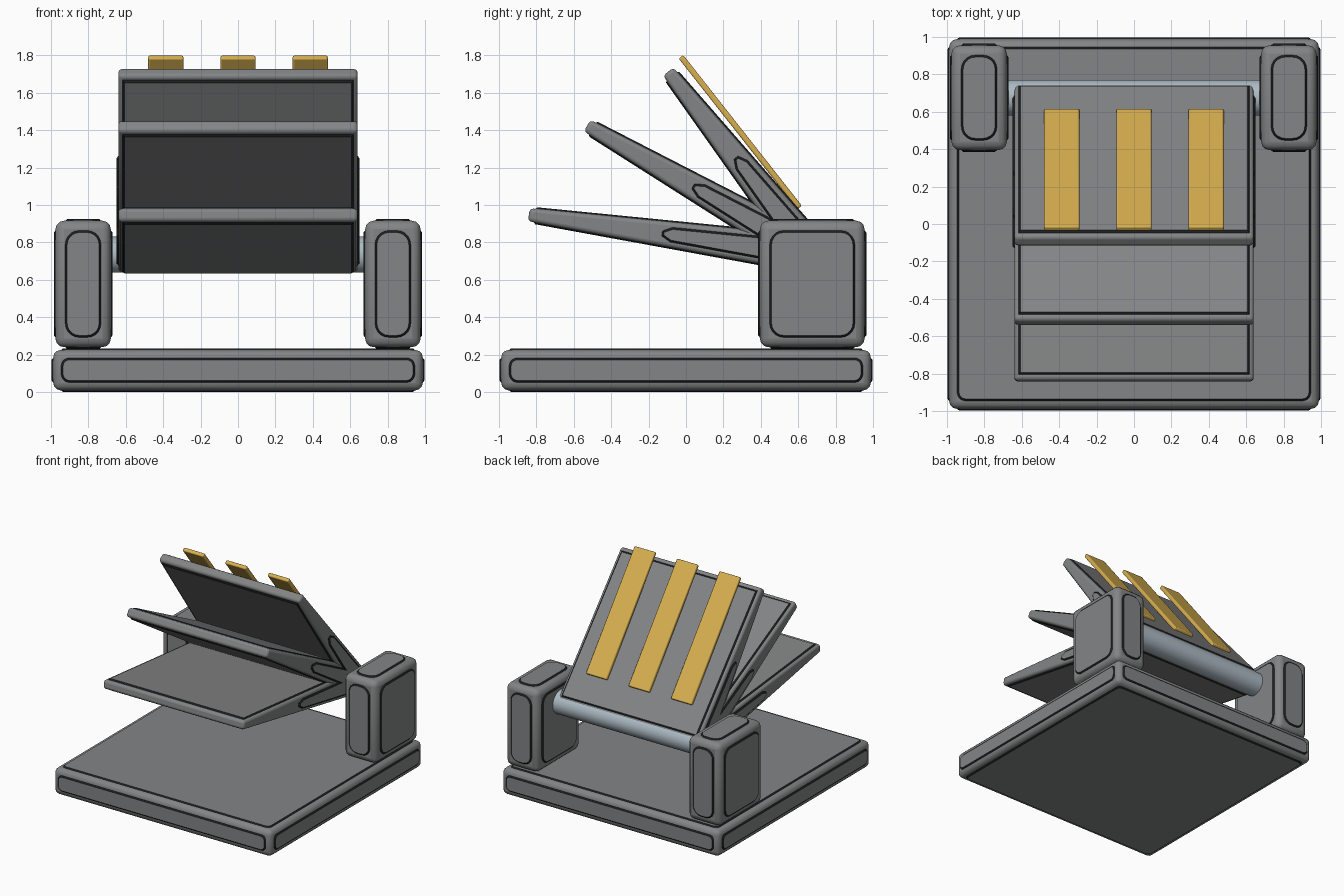
import bpy, bmesh, math
from mathutils import Vector

if "Cube" in bpy.data.objects:
    bpy.data.objects.remove(bpy.data.objects["Cube"])


def material(name, rgb):
    m = bpy.data.materials.new(name)
    m.diffuse_color = (*rgb, 1)
    m.use_nodes = True
    m.node_tree.nodes["Principled BSDF"].inputs["Base Color"].default_value = m.diffuse_color
    return m


GREY = material("mid_grey", (0.228, 0.232, 0.236))
RIM = material("dark_rim", (0.012, 0.013, 0.014))
STEEL = material("pale_steel", (0.42, 0.50, 0.56))
GOLD = material("gold", (0.68, 0.43, 0.08))


def make_object(name, bm, mats, bevel=0, smooth=True):
    mesh = bpy.data.meshes.new(name)
    bm.to_mesh(mesh)
    bm.free()
    ob = bpy.data.objects.new(name, mesh)
    bpy.context.collection.objects.link(ob)
    for m in mats:
        mesh.materials.append(m)
    if bevel:
        mod = ob.modifiers.new("round_edges", "BEVEL")
        mod.width, mod.segments = bevel, 3
        mod.limit_method = "ANGLE"
    if smooth:
        bpy.ops.object.select_all(action="DESELECT")
        ob.select_set(True)
        bpy.context.view_layer.objects.active = ob
        bpy.ops.object.shade_smooth_by_angle(angle=math.radians(35))
    return ob


def solid(name, bottom, top, mat, bevel):
    """Closed solid between two matching four-point loops."""
    bm = bmesh.new()
    a = [bm.verts.new(p) for p in bottom]
    b = [bm.verts.new(p) for p in top]
    bm.faces.new(a)
    bm.faces.new(b)
    for i in range(4):
        j = (i + 1) % 4
        bm.faces.new((a[i], a[j], b[j], b[i]))
    bmesh.ops.recalc_face_normals(bm, faces=bm.faces)
    return make_object(name, bm, [mat], bevel)


def panel(name, points, outward):
    """Thin raised plate with a dark sloping rim."""
    bm = bmesh.new()
    face = bm.faces.new([bm.verts.new(p) for p in points])
    face.normal_update()
    if face.normal.dot(outward) < 0:
        face.normal_flip()
    ring = bmesh.ops.inset_region(bm, faces=[face], thickness=0.011, depth=0,
                                  use_boundary=True, use_even_offset=True)
    for f in ring["faces"]:
        f.material_index = 1
    face.material_index = 0
    for v in face.verts:
        v.co += outward.normalized() * 0.009
    make_object(name, bm, [GREY, RIM], smooth=False)


def rounded_rect(hu, hv, r, steps=5):
    pts = []
    for k, (su, sv) in enumerate(((1, 1), (-1, 1), (-1, -1), (1, -1))):
        for i in range(steps + 1):
            a = math.pi / 2 * (k + i / steps)
            pts.append((su * (hu - r) + r * math.cos(a), sv * (hv - r) + r * math.sin(a)))
    return pts


def panelled_box(name, centre, half, bevel, margin, radius):
    c = Vector(centre)
    loop = ((-1, -1), (1, -1), (1, 1), (-1, 1))
    low, high = ([c + Vector((x * half[0], y * half[1], s * half[2])) for x, y in loop]
                 for s in (-1, 1))
    solid(name, low, high, GREY, bevel)
    # one raised plate on each of the six sides
    for axis in range(3):
        u, v = (axis + 1) % 3, (axis + 2) % 3
        hu, hv = half[u] - margin, half[v] - margin
        r = min(radius, 0.9 * hu, 0.9 * hv)
        for side in (-1, 1):
            pts = []
            for pu, pv in rounded_rect(hu, hv, r):
                p = c.copy()
                p[axis] += side * half[axis]
                p[u] += pu
                p[v] += pv
                pts.append(p)
            n = Vector((0, 0, 0))
            n[axis] = side
            panel(name + "_panel", pts, n)


# base slab and the two hinge posts
panelled_box("base", (0, 0, 0.117), (0.988, 0.988, 0.108), 0.04, 0.042, 0.045)
for side, label in ((-1, "left"), (1, "right")):
    panelled_box(label + "_post", (side * 0.828, 0.675, 0.578),
                 (0.148, 0.28, 0.338), 0.045, 0.052, 0.075)

# hinge rod between the posts
HINGE = Vector((0, 0.675, 0.735))
bm = bmesh.new()
bmesh.ops.create_cone(bm, cap_ends=True, segments=40, radius1=0.096, radius2=0.096, depth=1.4)
for v in bm.verts:
    v.co = HINGE + Vector((v.co.z, v.co.x, v.co.y))
bmesh.ops.recalc_face_normals(bm, faces=bm.faces)
make_object("hinge_rod", bm, [STEEL])


def flap_frame(degrees):
    """Point on a flap: across, along from the hinge, and out of its plane."""
    a = math.radians(degrees)
    along = Vector((0, -math.cos(a), math.sin(a)))
    out = Vector((0, math.sin(a), math.cos(a)))
    return (lambda x, s, t: HINGE + Vector((x, 0, 0)) + along * s + out * t), out


# three tapered flaps fanned about the rod
W, ROOT, TIP = 0.64, 0.098, 0.035
for label, degrees, length in (("lower", 8, 1.53), ("middle", 29.8, 1.387), ("upper", 51.8, 1.245)):
    P, out = flap_frame(degrees)

    def thick(s):
        return ROOT + (TIP - ROOT) * s / length

    loops = [[P(x, s, t * thick(s)) for s, t in ((0, -1), (length, -1), (length, 1), (0, 1))]
             for x in (-W, W)]
    solid(label + "_flap", loops[0], loops[1], GREY, 0.02)
    # broad plates on both faces
    for t in (-1, 1):
        pts = [P(x, s, t * thick(s)) for x, s in
               ((-0.618, 0.022), (0.618, 0.022), (0.618, length - 0.03), (-0.618, length - 0.03))]
        panel(label + "_flap_panel", pts, out * t)
    # pointed plates on the two edges
    tip = 0.53 * length
    outline = ((0.03, -0.07), (tip - 0.05, -0.04), (tip, -0.014),
               (tip, 0.014), (tip - 0.05, 0.04), (0.03, 0.07))
    for side in (-1, 1):
        panel(label + "_flap_edge_panel", [P(side * W, s, t) for s, t in outline],
              Vector((side, 0, 0)))

# gold strips lying over the upper flap
P, out = flap_frame(51.8)
for i in (-1, 0, 1):
    loops = [[P(i * 0.386 + x, s, t) for x, s in
              ((-0.094, 0.24), (0.094, 0.24), (0.094, 1.265), (-0.094, 1.265))]
             for t in (0.087, 0.118)]
    solid("gold_strip", loops[0], loops[1], GOLD, 0.009)
